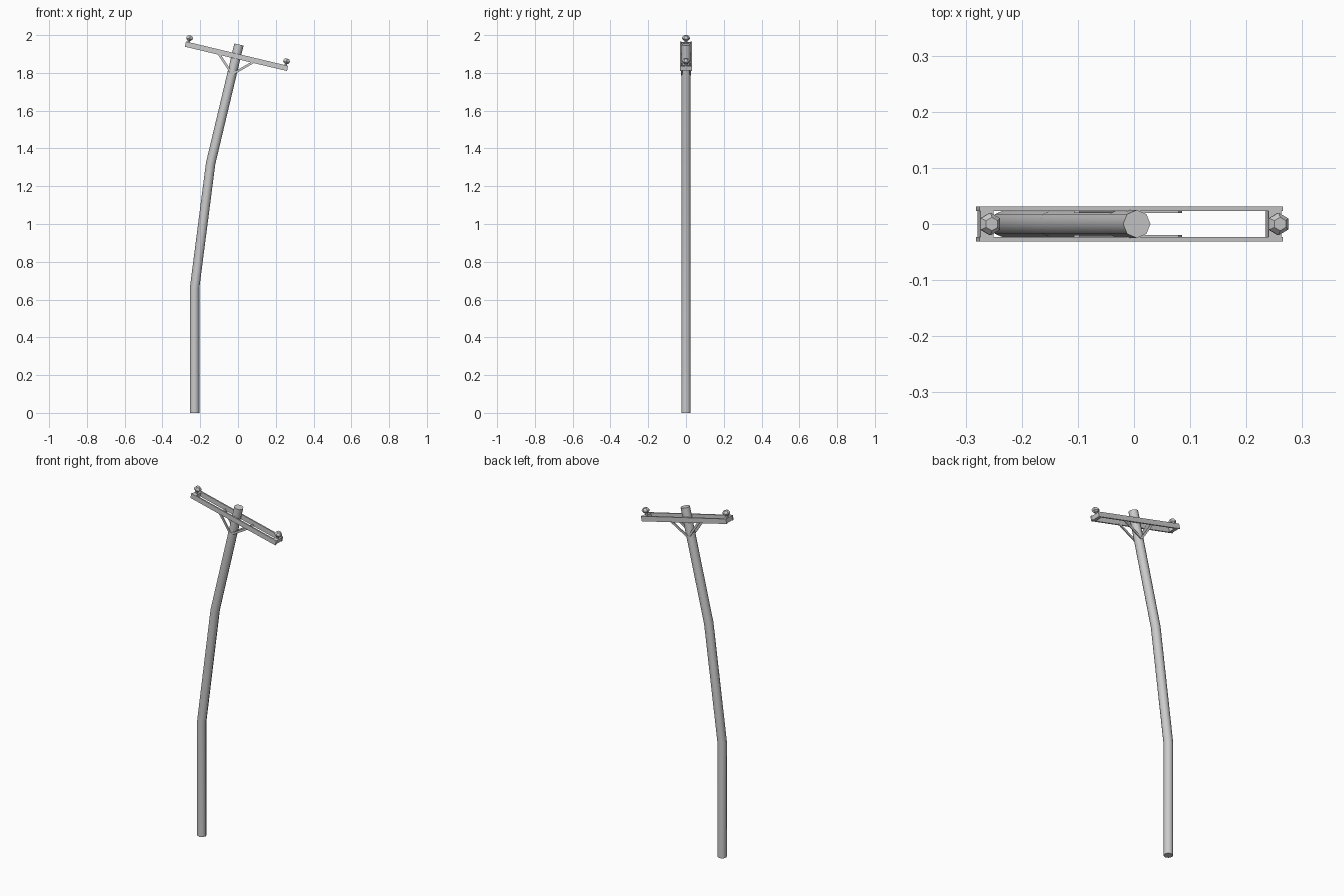
import bpy, bmesh, math
from mathutils import Vector, Matrix

if "Cube" in bpy.data.objects:
    bpy.data.objects.remove(bpy.data.objects["Cube"])

TILT = math.radians(13.4)
# Local frame of the leaning crossarm assembly
HEAD = Matrix.Translation((-0.008, 0, 1.888)) @ Matrix.Rotation(TILT, 4, 'Y')


def finish(bm, name, smooth=False):
    bmesh.ops.recalc_face_normals(bm, faces=bm.faces)
    mesh = bpy.data.meshes.new(name)
    bm.to_mesh(mesh)
    bm.free()
    ob = bpy.data.objects.new(name, mesh)
    bpy.context.collection.objects.link(ob)
    if smooth:
        bpy.ops.object.select_all(action='DESELECT')
        ob.select_set(True)
        bpy.context.view_layer.objects.active = ob
        bpy.ops.object.shade_smooth_by_angle(angle=math.radians(50))
    return ob


def box(name, centre, size, roll=0.0):
    bm = bmesh.new()
    m = (HEAD @ Matrix.Translation(centre) @ Matrix.Rotation(roll, 4, 'Y')
         @ Matrix.Diagonal((*size, 1)))
    bmesh.ops.create_cube(bm, size=1, matrix=m)
    return finish(bm, name)


def loft(bm, rings):
    loops = [[bm.verts.new(p) for p in r] for r in rings]
    n = len(loops[0])
    for a, b in zip(loops, loops[1:]):
        for i in range(n):
            j = (i + 1) % n
            bm.faces.new((a[i], a[j], b[j], b[i]))
    bm.faces.new(loops[0][::-1])
    bm.faces.new(loops[-1])


# Bent pole: an eight-sided tube with mitred joints
path = [Vector(p) for p in ((-0.23, 0, 0), (-0.23, 0, 0.66),
                            (-0.145, 0, 1.32), (0.005, 0, 1.95))]
R, N = 0.025, 8
rings = []
for i, p in enumerate(path):
    d0 = (p - path[max(i - 1, 0)]).normalized()
    d1 = (path[min(i + 1, len(path) - 1)] - p).normalized()
    d = (d0 + d1).normalized()
    side = Vector((d.z, 0, -d.x))
    rings.append([p + side * R * math.cos(k * math.tau / N)
                  + Vector((0, R * math.sin(k * math.tau / N), 0)) for k in range(N)])
bm = bmesh.new()
loft(bm, rings)
finish(bm, "pole", smooth=True)

# Paired crossarms and V braces, front and back
for face, y in (("front", -1), ("back", 1)):
    box(f"crossarm_{face}", (0, y * 0.0275, 0), (0.556, 0.008, 0.028))
    for end, s in (("left", -1), ("right", 1)):
        a, b = Vector((0, 0, -0.098)), Vector((s * 0.095, 0, -0.008))
        d = b - a
        c = (a + b) / 2
        box(f"brace_{face}_{end}", (c.x, y * 0.0225, c.z), (d.length, 0.006, 0.012),
            -math.atan2(d.z, d.x))

# Spacer block and six-sided insulator at each arm end
profile = [(0.007, 0.0), (0.007, 0.022), (0.012, 0.023), (0.02, 0.032),
           (0.02, 0.040), (0.012, 0.050)]
for end, s in (("left", -1), ("right", 1)):
    box(f"spacer_{end}", (s * 0.264, 0, 0), (0.024, 0.048, 0.024))
    bm = bmesh.new()
    loft(bm, [[HEAD @ Vector((s * 0.264 + r * math.sin(k * math.tau / 6),
                              r * math.cos(k * math.tau / 6), z)) for k in range(6)]
              for r, z in profile])
    finish(bm, f"insulator_{end}")
